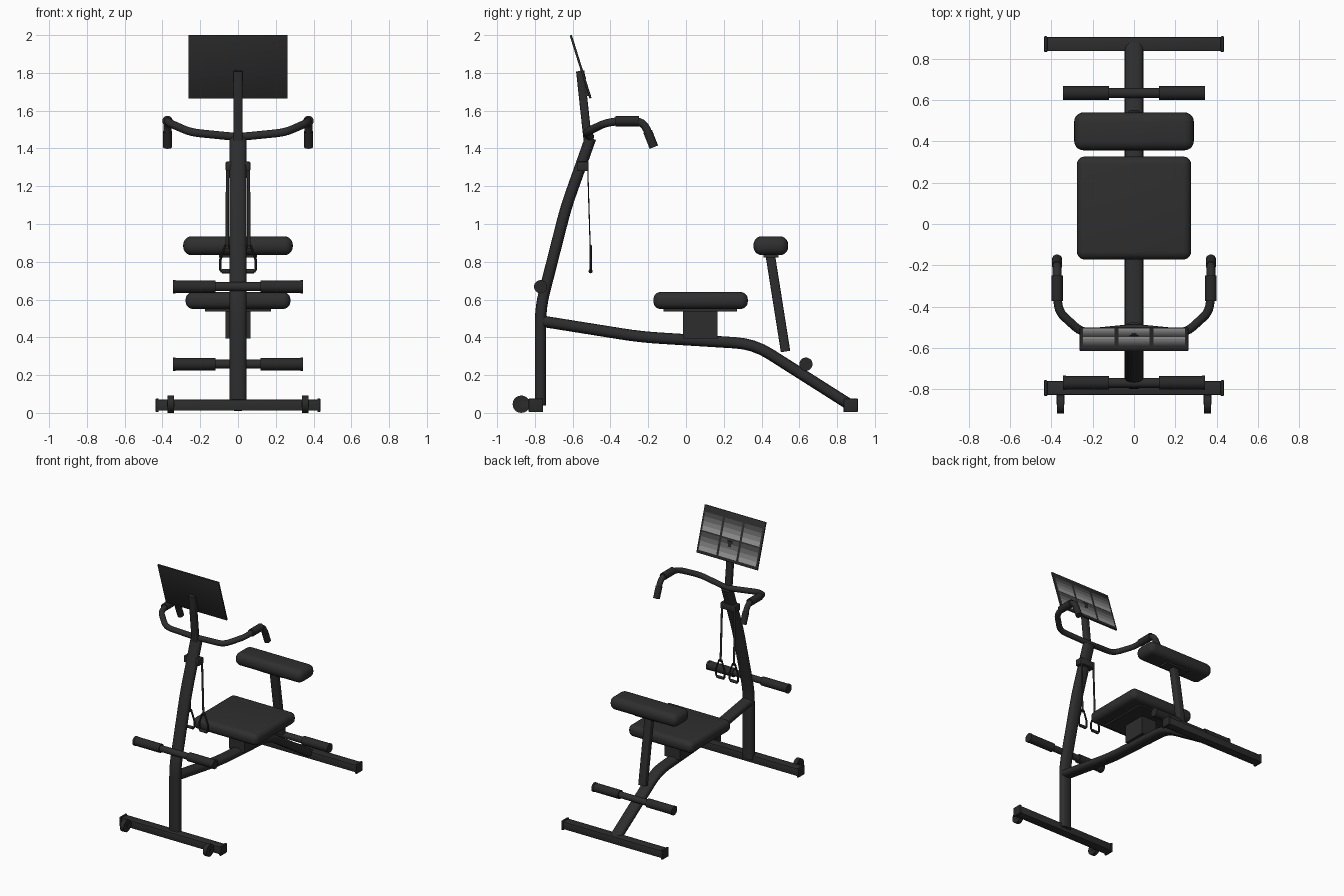
import bpy, bmesh, math
from mathutils import Vector, Matrix

if "Cube" in bpy.data.objects:
    bpy.data.objects.remove(bpy.data.objects["Cube"])


def material(name, v):
    m = bpy.data.materials.new(name)
    m.diffuse_color = (v, v, v, 1)
    m.use_nodes = True
    m.node_tree.nodes["Principled BSDF"].inputs["Base Color"].default_value = m.diffuse_color
    return m


FRAME = material("frame_black", 0.026)
PAD = material("pad_black", 0.028)
GRIP = material("grip_black", 0.022)
GREYS = [material("tile_grey_%d" % i, v) for i, v in enumerate((0.07, 0.14, 0.23, 0.34))]


def finish(name, bm, mat, smooth=True):
    bmesh.ops.recalc_face_normals(bm, faces=bm.faces)
    me = bpy.data.meshes.new(name)
    bm.to_mesh(me)
    bm.free()
    ob = bpy.data.objects.new(name, me)
    bpy.context.collection.objects.link(ob)
    me.materials.append(mat)
    if smooth:
        bpy.ops.object.select_all(action='DESELECT')
        ob.select_set(True)
        bpy.context.view_layer.objects.active = ob
        bpy.ops.object.shade_smooth_by_angle(angle=math.radians(40))
    return ob


def box(name, lo, hi, mat=FRAME, bevel=0.0, segs=4):
    lo, hi = Vector(lo), Vector(hi)
    bm = bmesh.new()
    bmesh.ops.create_cube(bm, size=1, matrix=Matrix.Translation((lo + hi) / 2)
                          @ Matrix.Diagonal((*(hi - lo), 1)))
    if bevel:
        bmesh.ops.bevel(bm, geom=bm.edges[:], offset=bevel, segments=segs,
                        profile=0.5, affect='EDGES')
    return finish(name, bm, mat)


def rounded(points, r):
    """Replace each inner corner of a path by a short arc."""
    p = [Vector(q) for q in points]
    out = [p[0]]
    for a, b, c in zip(p, p[1:], p[2:]):
        d = min(r, (a - b).length * 0.45, (c - b).length * 0.45)
        s, e = b + (a - b).normalized() * d, b + (c - b).normalized() * d
        for i in range(5):
            t = i / 4
            out.append(s * (1 - t) ** 2 + b * 2 * t * (1 - t) + e * t * t)
    return out + [p[-1]]


def tube(name, points, ra, rb, ref, mat=FRAME, n=20, power=2.0, bend=0.0, closed=False):
    """Sweep an oval section; ra lies across ref, rb roughly along ref."""
    pts = rounded(points, bend) if bend else [Vector(q) for q in points]
    ref, m, bm, rings = Vector(ref), len(pts), bmesh.new(), []
    for i, p in enumerate(pts):
        prev = pts[i - 1] if i or closed else p
        nxt = pts[(i + 1) % m] if i < m - 1 or closed else p
        t = ((nxt - p).normalized() + (p - prev).normalized()).normalized()
        side = t.cross(ref).normalized()
        up = side.cross(t)
        ring = []
        for k in range(n):
            c, s = math.cos(2 * math.pi * k / n), math.sin(2 * math.pi * k / n)
            u = math.copysign(abs(c) ** (2 / power), c) * ra
            v = math.copysign(abs(s) ** (2 / power), s) * rb
            ring.append(bm.verts.new(p + side * u + up * v))
        rings.append(ring)
    for i in range(m if closed else m - 1):
        a, b = rings[i], rings[(i + 1) % m]
        for k in range(n):
            bm.faces.new((a[k], a[(k + 1) % n], b[(k + 1) % n], b[k]))
    if not closed:
        bm.faces.new(rings[0])
        bm.faces.new(rings[-1])
    return finish(name, bm, mat)


def rod(name, a, b, r, mat=FRAME):
    return tube(name, [a, b], r, r, (0, 0.3, 1), mat)


# Main frame: upright, long beam and screen mast
Z, Y = (0, 0, 1), (0, 1, 0)
tube("upright", [(0, -0.77, 0.04), (0, -0.77, 0.56), (0, -0.635, 1.09), (0, -0.505, 1.455)],
     0.045, 0.03, Y, power=2.5, bend=0.08)
tube("main_beam", [(0, -0.76, 0.485), (0, -0.24, 0.402), (0, 0.36, 0.365), (0, 0.88, 0.035)],
     0.045, 0.03, Z, power=2.5, bend=0.1)
tube("screen_mast", [(0, -0.52, 1.44), (0, -0.56, 1.81)], 0.025, 0.022, Y, power=4)
box("pulley_block", (-0.065, -0.575, 1.28), (0.065, -0.515, 1.33), bevel=0.005, segs=2)

# Floor stabilisers with end caps
for label, y in (("front", -0.795), ("rear", 0.872)):
    box(label + "_stabiliser", (-0.425, y - 0.034, 0.012), (0.425, y + 0.034, 0.07),
        bevel=0.005, segs=2)
    for s in (-1, 1):
        box(label + "_end_cap", (s * 0.428 - 0.008, y - 0.038, 0.004),
            (s * 0.428 + 0.008, y + 0.038, 0.076), GRIP, 0.004, 2)

# Foam leg rollers
for label, y, z in (("front", -0.77, 0.668), ("rear", 0.635, 0.258)):
    rod(label + "_roller_bar", (-0.34, y, z), (0.34, y, z), 0.024)
    for s in (-1, 1):
        rod(label + "_foam_roller", (s * 0.12, y, z), (s * 0.33, y, z), 0.033, GRIP)
        rod(label + "_roller_cap", (s * 0.33, y, z), (s * 0.345, y, z), 0.035, GRIP)

# Seat with its support
box("seat", (-0.277, -0.172, 0.55), (0.277, 0.327, 0.64), PAD, 0.038, 5)
box("seat_plate", (-0.175, -0.12, 0.538), (0.175, 0.27, 0.555))
box("seat_support", (-0.065, -0.015, 0.395), (0.065, 0.168, 0.545))

# Back pad on a leaning post
box("back_pad", (-0.29, 0.357, 0.835), (0.29, 0.541, 0.935), PAD, 0.045, 5)
box("back_pad_plate", (-0.1, 0.41, 0.822), (0.1, 0.49, 0.84))
tube("back_post", [(0, 0.447, 0.83), (0, 0.527, 0.325)], 0.03, 0.025, Y, power=5)

# Handlebar as one mirrored path
half = [(0.25, -0.53, 1.485), (0.36, -0.43, 1.533), (0.373, -0.36, 1.545),
        (0.373, -0.225, 1.545), (0.373, -0.172, 1.412)]
path = [(-x, y, z) for x, y, z in reversed(half)] + [(0, -0.505, 1.46)] + half
tube("handlebar", path, 0.021, 0.021, Z, bend=0.05, n=16)

for s in (-1, 1):
    # Hand grips
    rod("hand_grip", (s * 0.373, -0.372, 1.545), (s * 0.373, -0.25, 1.545), 0.028, GRIP)
    rod("end_grip", (s * 0.373, -0.203, 1.49), (s * 0.373, -0.17, 1.407), 0.024, GRIP)
    # Transport wheels and brackets
    rod("wheel", (s * 0.34, -0.872, 0.046), (s * 0.372, -0.872, 0.046), 0.046, GRIP)
    box("wheel_bracket", (s * 0.356 - 0.02, -0.875, 0.032), (s * 0.356 + 0.02, -0.825, 0.06))
    # Pull straps with triangular handles
    tube("pull_strap", [(s * 0.055, -0.52, 1.29), (s * 0.058, -0.507, 0.87)],
         0.009, 0.003, Y, GRIP, n=8)
    loop = [(s * 0.058 + dx, -0.505, z) for dx, z in
            ((-0.01, 0.885), (0.01, 0.885), (0.036, 0.81), (0.036, 0.76), (0.03, 0.75),
             (-0.03, 0.75), (-0.036, 0.76), (-0.036, 0.81))]
    tube("pull_handle", loop, 0.007, 0.007, Y, GRIP, n=8, closed=True)
    rod("pull_handle_grip", (s * 0.058 - 0.028, -0.505, 0.75),
        (s * 0.058 + 0.028, -0.505, 0.75), 0.011, GRIP)

# Tilted screen, facing the seat
TILT = Matrix.Translation((0, -0.558, 1.833)) @ Matrix.Rotation(0.304, 4, 'X')
screen = box("screen", (-0.263, -0.006, -0.175), (0.263, 0.006, 0.175), FRAME, 0.003, 2)
screen.matrix_world = TILT
mount = box("screen_mount", (-0.022, -0.022, -0.16), (0.022, -0.004, -0.02))
mount.matrix_world = TILT

# Picture tiles: three by two, each shaded from dark to light in bands
bm = bmesh.new()
BANDS = 8
for col in (-1, 0, 1):
    for z0 in (-0.152, -0.008):
        for k in range(BANDS):
            h = 0.134 / BANDS
            x0, x1, za, zb = col * 0.17 - 0.076, col * 0.17 + 0.076, z0 + k * h, z0 + (k + 1) * h
            f = bm.faces.new([bm.verts.new((x, 0.0075, z)) for x, z in
                              ((x1, za), (x0, za), (x0, zb), (x1, zb))])
            f.material_index = 3 - k // 2
tiles = finish("screen_tiles", bm, GREYS[0], smooth=False)
for g in GREYS[1:]:
    tiles.data.materials.append(g)
for p in tiles.data.polygons:
    if p.normal.y < 0:
        p.flip()
tiles.matrix_world = TILT

# Small dark marker on the lower middle tile
marker = box("screen_marker", (-0.012, 0.006, -0.07), (0.012, 0.009, -0.04), GRIP)
marker.matrix_world = TILT
